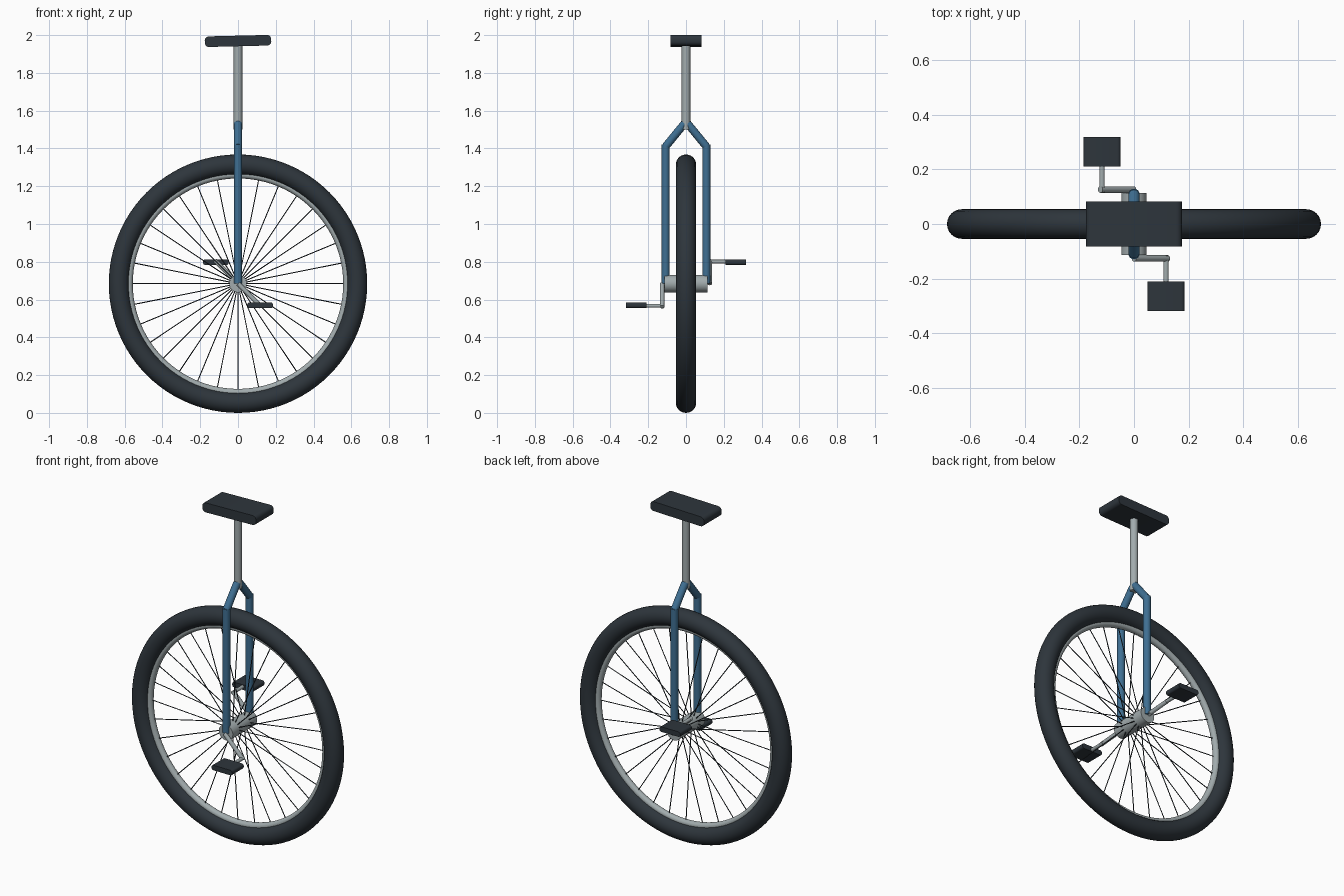
import bpy
import bmesh
from math import sin, cos, pi, tau, radians
from mathutils import Vector, Matrix

cube = bpy.data.objects.get("Cube")
if cube:
    bpy.data.objects.remove(cube, do_unlink=True)

AXLE = Vector((0, 0, 0.684))


def material(name, rgb):
    m = bpy.data.materials.new(name)
    m.use_nodes = True
    color = (*rgb, 1)
    m.diffuse_color = color
    m.node_tree.nodes["Principled BSDF"].inputs["Base Color"].default_value = color
    return m


RUBBER = material("black rubber", (0.027, 0.036, 0.045))
METAL = material("grey metal", (0.36, 0.41, 0.42))
BLUE = material("blue paint", (0.05, 0.16, 0.29))


def finish(name, bm, mat):
    """Turn a bmesh into a smooth-shaded object with sharp edges kept."""
    bmesh.ops.recalc_face_normals(bm, faces=bm.faces)
    mesh = bpy.data.meshes.new(name)
    bm.to_mesh(mesh)
    bm.free()
    mesh.materials.append(mat)
    obj = bpy.data.objects.new(name, mesh)
    bpy.context.collection.objects.link(obj)
    bpy.ops.object.select_all(action="DESELECT")
    obj.select_set(True)
    bpy.context.view_layer.objects.active = obj
    bpy.ops.object.shade_smooth_by_angle(angle=radians(40))
    return obj


def add_rod(bm, a, b, radius, sides=24):
    a, b = Vector(a), Vector(b)
    axis = b - a
    turn = axis.to_track_quat("Z", "Y").to_matrix().to_4x4()
    bmesh.ops.create_cone(bm, cap_ends=True, segments=sides, radius1=radius,
                          radius2=radius, depth=axis.length,
                          matrix=Matrix.Translation((a + b) / 2) @ turn)


def rod(name, a, b, radius, mat, sides=24):
    bm = bmesh.new()
    add_rod(bm, a, b, radius, sides)
    return finish(name, bm, mat)


def ring(name, major, minor, mat, steps=96, sides=24):
    """Torus around the axle, spun from a circular section."""
    bm = bmesh.new()
    section = bmesh.ops.create_circle(bm, segments=sides, radius=minor,
                                      matrix=Matrix.Translation(AXLE + Vector((major, 0, 0))))
    verts = section["verts"]
    edges = list({e for v in verts for e in v.link_edges})
    bmesh.ops.rotate(bm, verts=verts, cent=AXLE, matrix=Matrix.Identity(3))
    bmesh.ops.spin(bm, geom=verts + edges, cent=AXLE, axis=(0, 1, 0),
                   angle=tau, steps=steps, use_merge=True)
    return finish(name, bm, mat)


def cushion(name, centre, size, radius, mat, tilt=0):
    """Box whose four edges along y are rounded."""
    bm = bmesh.new()
    bmesh.ops.create_cube(bm, size=1, matrix=Matrix.Diagonal((*size, 1)))
    long_edges = [e for e in bm.edges
                  if abs(e.verts[0].co.y - e.verts[1].co.y) > size[1] / 2]
    bmesh.ops.bevel(bm, geom=long_edges, offset=radius, segments=5,
                    profile=0.5, affect="EDGES")
    bm.transform(Matrix.Translation(centre) @ Matrix.Rotation(tilt, 4, "Y"))
    return finish(name, bm, mat)


# Wheel
ring("tyre", 0.63, 0.054, RUBBER)
ring("rim", 0.577, 0.02, METAL, sides=16)
rod("hub", AXLE - Vector((0, 0.114, 0)), AXLE + Vector((0, 0.114, 0)), 0.046, METAL, 32)

# Spokes alternate between the two sides of the hub
SPOKES = 32
bm = bmesh.new()
for i in range(SPOKES):
    a = tau * i / SPOKES
    out = Vector((cos(a), 0, sin(a)))
    side = Vector((0, 0.05 if i % 2 else -0.05, 0))
    add_rod(bm, AXLE + out * 0.03 + side, AXLE + out * 0.565, 0.0027, 6)
finish("spokes", bm, RUBBER)

# Fork, cranks and pedals: the back set is the front set turned half way round
for label, s in (("front", 1), ("back", -1)):
    y = -0.108 * s
    rod(label + "_fork_leg", (0, y, 0.684), (0, y, 1.42), 0.021, BLUE)
    rod(label + "_fork_brace", (0, y, 1.41), (0, -0.008 * s, 1.532), 0.021, BLUE)

    arm_y = -0.126 * s
    end = Vector((0.117 * s, arm_y, AXLE.z - 0.117 * s))
    rod(label + "_crank_arm", (0, arm_y, AXLE.z), end + Vector((0.006 * s, 0, -0.006 * s)),
        0.012, METAL, 16)
    rod(label + "_pedal_spindle", end + Vector((0, 0.01 * s, 0)),
        (end.x, -0.25 * s, end.z), 0.01, METAL, 16)
    cushion(label + "_pedal", (end.x, -0.264 * s, end.z + 0.003 * s),
            (0.136, 0.108, 0.03), 0.012, RUBBER)

# Seat post and seat
rod("seat_post", (0, 0, 1.5), (0, 0, 1.96), 0.0225, METAL)
cushion("seat", (0, 0, 1.969), (0.352, 0.166, 0.056), 0.022, RUBBER, -radians(1.4))
